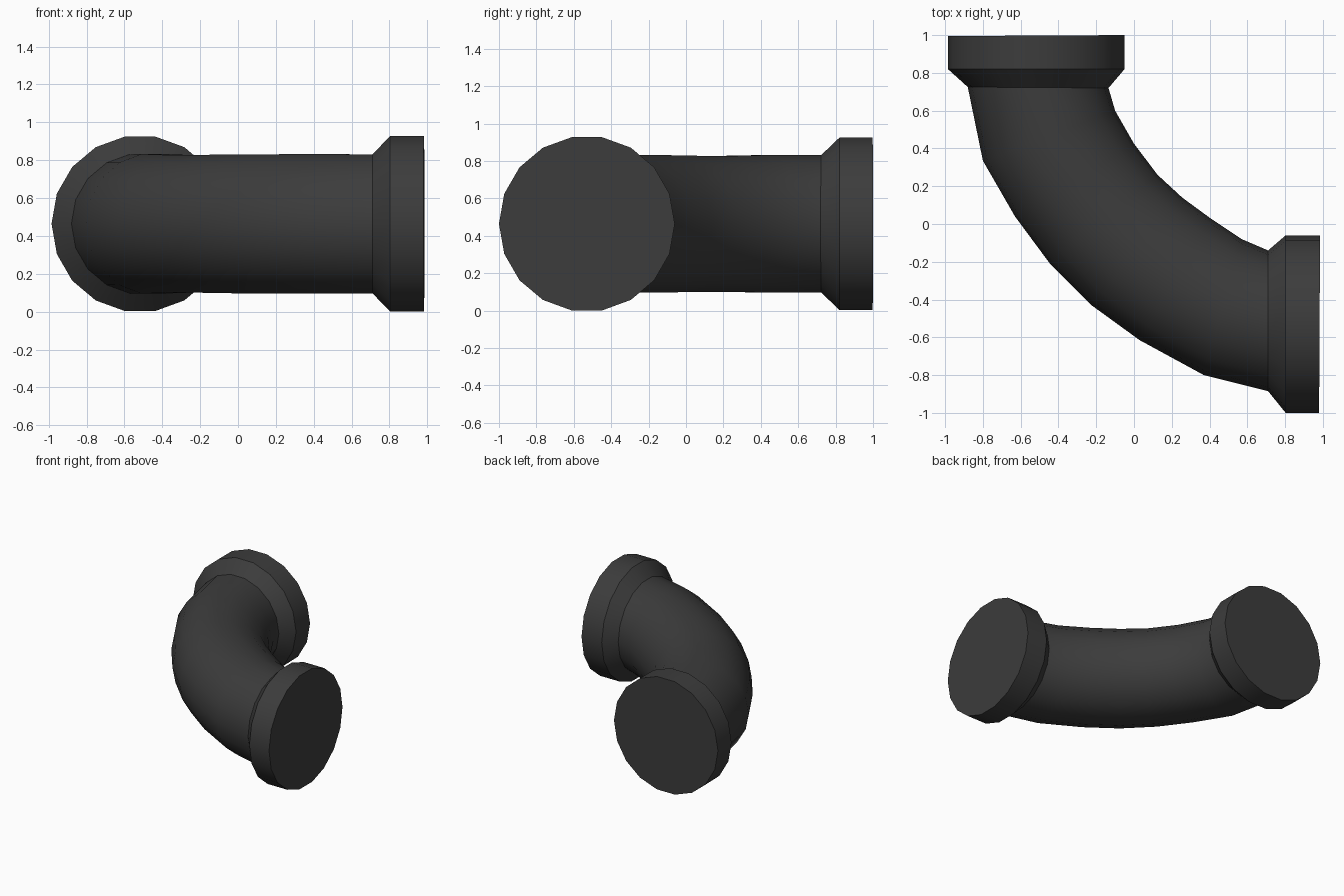
import bpy, math
from mathutils import Vector

if "Cube" in bpy.data.objects:
    bpy.data.objects.remove(bpy.data.objects["Cube"])

SIDES = 18
ZC = 0.464

mat = bpy.data.materials.new("dark_plastic")
mat.diffuse_color = (0.045, 0.045, 0.045, 1)
mat.use_nodes = True
mat.node_tree.nodes["Principled BSDF"].inputs["Base Color"].default_value = mat.diffuse_color


def loft(name, rings, cap_end=False):
    """Skin round rings, each given by its inner and outer points in plan."""
    verts, faces = [], []
    for (ix, iy), (ox, oy) in rings:
        inner, outer = Vector((ix, iy, ZC)), Vector((ox, oy, ZC))
        centre, side = (inner + outer) / 2, (outer - inner) / 2
        up = Vector((0, 0, side.length))
        for k in range(SIDES):
            a = 2 * math.pi * k / SIDES
            verts.append(centre + side * math.cos(a) + up * math.sin(a))
    for r in range(len(rings) - 1):
        for k in range(SIDES):
            a, b = r * SIDES + k, r * SIDES + (k + 1) % SIDES
            faces.append((a, b, b + SIDES, a + SIDES))
    if cap_end:
        faces.append(tuple(range(len(verts) - SIDES, len(verts))))
    mesh = bpy.data.meshes.new(name)
    mesh.from_pydata(verts, [], faces)
    ob = bpy.data.objects.new(name, mesh)
    bpy.context.collection.objects.link(ob)
    mesh.materials.append(mat)
    bpy.ops.object.select_all(action='DESELECT')
    ob.select_set(True)
    bpy.context.view_layer.objects.active = ob
    # consistent outward normals
    bpy.ops.object.mode_set(mode='EDIT')
    bpy.ops.mesh.select_all(action='SELECT')
    bpy.ops.mesh.normals_make_consistent(inside=False)
    bpy.ops.object.mode_set(mode='OBJECT')
    bpy.ops.object.shade_smooth_by_angle(angle=math.radians(30))
    return ob


# inner and outer bend points of the pipe, from back end to right end
start = ((-0.135, 0.72), (-0.88, 0.725))
end = ((0.71, -0.14), (0.71, -0.885))
bend = [
    start,
    ((-0.10, 0.60), (-0.80, 0.335)),
    ((0.00, 0.425), (-0.63, 0.04)),
    ((0.125, 0.26), (-0.445, -0.21)),
    ((0.255, 0.14), (-0.225, -0.43)),
    ((0.405, 0.03), (0.03, -0.615)),
    ((0.57, -0.08), (0.37, -0.80)),
    end,
]
loft("bent_pipe", bend)

# flared collars with closed end faces
loft("back_collar", [start, ((-0.05, 0.82), (-0.985, 0.82)),
                     ((-0.05, 1.0), (-0.985, 0.995))], cap_end=True)
loft("right_collar", [end, ((0.803, -0.06), (0.803, -1.0)),
                      ((0.985, -0.06), (0.98, -1.0))], cap_end=True)
